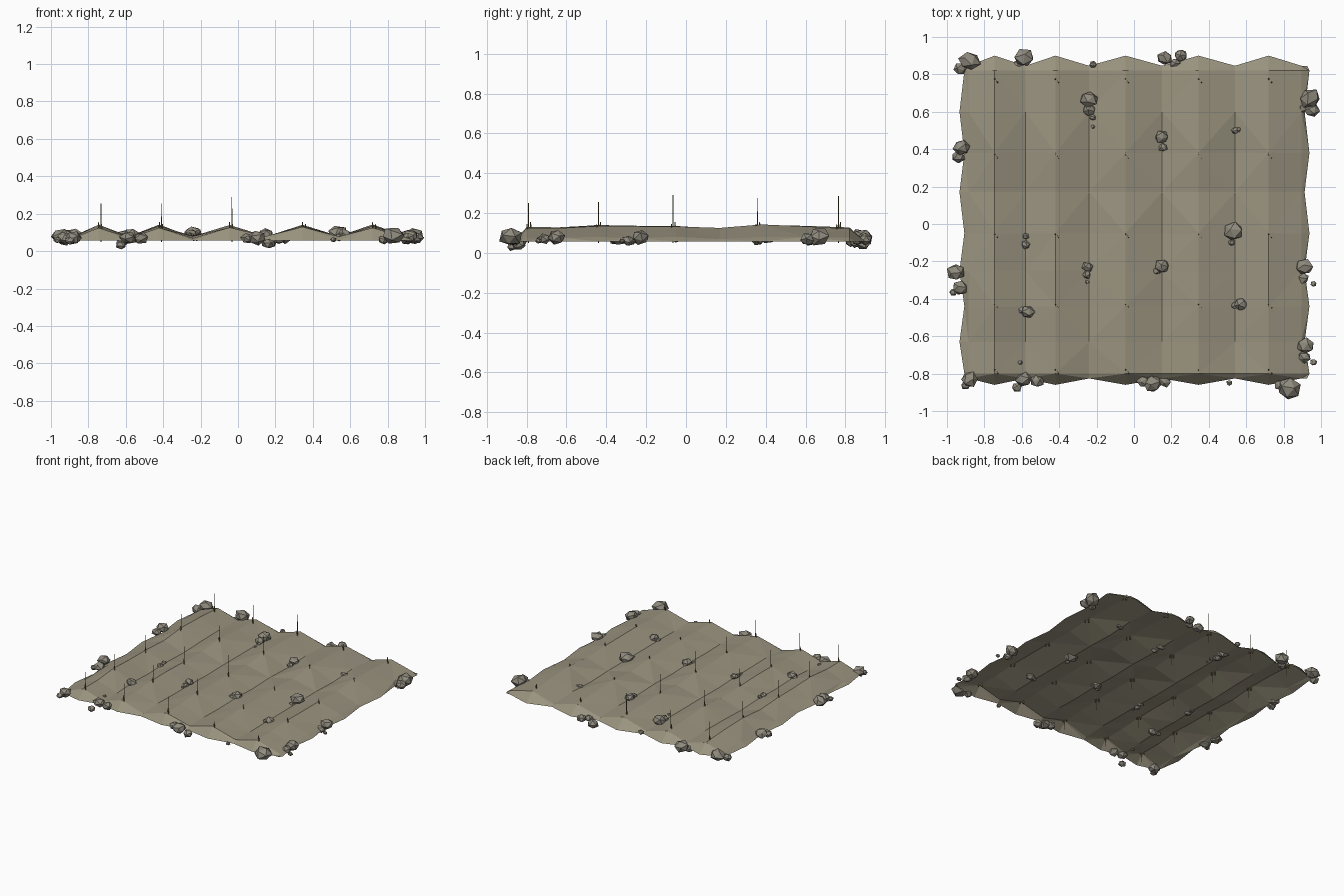
import bpy, bmesh, math, random
from mathutils import Vector, Matrix

rnd = random.Random(4)


def material(name, rgb):
    m = bpy.data.materials.new(name)
    m.diffuse_color = (*rgb, 1)
    return m


def finish(bm, name, mat):
    me = bpy.data.meshes.new(name)
    bm.to_mesh(me)
    bm.free()
    me.materials.append(mat)
    ob = bpy.data.objects.new(name, me)
    bpy.context.collection.objects.link(ob)
    return ob


soil = material("soil", (0.32, 0.29, 0.21))
rock = material("rock", (0.28, 0.26, 0.21))
stem = material("stem", (0.20, 0.16, 0.07))

RIDGES = [-0.745, -0.42, -0.045, 0.345, 0.72]

# ploughed ground: open sheet of alternating furrows and ridges with a sloping rim
cols = [(-0.92, 0), (-0.885, 1), (-0.745, 2), (-0.58, 1), (-0.42, 2), (-0.24, 1), (-0.045, 2),
        (0.15, 1), (0.345, 2), (0.54, 1), (0.72, 2), (0.895, 1), (0.925, 0)]
level = [0.058, 0.073, 0.130]
rows = [-0.86, -0.80, -0.63, -0.44, -0.25, -0.05, 0.17, 0.38, 0.60, 0.82, 0.90]
rise = [0, -0.003, -0.004, 0.008, 0.003, 0.004, -0.008, 0.011, 0.002, -0.006, 0]

bm = bmesh.new()
grid = []
for j, y in enumerate(rows):
    rim = j in (0, len(rows) - 1)
    line = []
    for i, (x, kind) in enumerate(cols):
        px, py, z = x, y, level[kind]
        if rim:
            z = 0.058
            if kind < 2:
                py = y * 0.94 if y > 0 else y * 0.96
        elif kind == 0:
            px += 0.013 if j % 2 else -0.013
        elif kind == 2:
            z += rise[j] + rnd.uniform(-0.004, 0.004)
        else:
            z += rnd.uniform(-0.005, 0.008)
        line.append(bm.verts.new((px, py, z)))
    grid.append(line)
for j in range(len(rows) - 1):
    for i in range(len(cols) - 1):
        a, b = grid[j][i], grid[j][i + 1]
        c, d = grid[j + 1][i + 1], grid[j + 1][i]
        tris = ((a, b, c), (a, c, d)) if (i + j) % 2 else ((a, b, d), (b, c, d))
        for t in tris:
            bm.faces.new(t)
finish(bm, "ploughed_ground", soil)

# stones: (x, y, radius, z) per cluster
edge_stones = [
    (-.88, .87, .052, .08), (-.93, .83, .035, .06), (-.59, .89, .05, .075), (-.62, .85, .028, .05),
    (-.22, .855, .02, .07), (.165, .885, .038, .045), (.25, .90, .035, .07), (.22, .86, .028, .06),
    (.94, .67, .055, .08), (.90, .62, .03, .06), (.95, .61, .038, .07),
    (.91, -.23, .046, .08), (.90, -.29, .032, .06), (.96, -.32, .015, .06),
    (.92, -.65, .045, .08), (.91, -.71, .033, .07), (.96, -.74, .018, .06),
    (.83, -.88, .057, .08), (.78, -.86, .03, .06), (.51, -.85, .016, .06),
    (.05, -.84, .033, .07), (.10, -.855, .045, .07), (.165, -.84, .033, .04),
    (-.52, -.84, .037, .07), (-.59, -.83, .04, .07), (-.625, -.875, .026, .032),
    (-.88, -.83, .044, .07), (-.90, -.86, .025, .055),
    (-.95, -.26, .046, .08), (-.93, -.34, .04, .07), (-.965, -.365, .022, .06),
    (-.92, .41, .044, .08), (-.94, .36, .034, .065)]
field_stones = [
    (-.24, .665, .047, .095), (-.24, .61, .034, .085), (-.22, .57, .016, .08), (-.22, .52, .011, .08),
    (.15, .465, .034, .09), (.155, .41, .024, .08), (.54, .50, .02, .08), (.56, .505, .015, .08),
    (.53, -.04, .052, .095), (.52, -.10, .018, .08), (-.58, -.065, .018, .085), (-.58, -.11, .024, .08),
    (-.25, -.23, .027, .09), (-.255, -.27, .023, .08), (-.25, -.31, .012, .08),
    (.15, -.225, .037, .09), (.12, -.25, .023, .08), (.57, -.43, .036, .09), (.54, -.435, .02, .08),
    (-.57, -.47, .036, .09), (-.60, -.46, .022, .08), (-.61, -.74, .013, .08)]


def stones(name, items):
    bm = bmesh.new()
    for x, y, r, z in items:
        made = bmesh.ops.create_icosphere(bm, subdivisions=1, radius=r)["verts"]
        turn = Matrix.Rotation(rnd.uniform(0, 6.28), 3, Vector((rnd.random(), rnd.random(), 0.3)).normalized())
        stretch = Vector((1.1, 1.0, 0.85))
        for v in made:
            p = (turn @ v.co) * rnd.uniform(0.88, 1.12) * stretch
            v.co = Vector((x, y, z)) + p
    return finish(bm, name, rock)


stones("edge_stones", edge_stones)
stones("field_stones", field_stones)


# planted spots along the ridges: a small sprout each, tall stalks on three rows
def spike(bm, x, y, z0, z1, r0, r1):
    bmesh.ops.create_cone(bm, cap_ends=True, segments=4, radius1=r0, radius2=r1, depth=z1 - z0,
                          matrix=Matrix.Translation((x, y, (z0 + z1) / 2)))


sprouts, stalks = bmesh.new(), bmesh.new()
spots = [(-0.79, 0.25), (-0.44, 0.255), (-0.065, 0.29), (0.36, 0.275), (0.765, 0.285)]
for k, x in enumerate(RIDGES):
    for y, top in spots:
        spike(sprouts, x, y + 0.01, 0.11, 0.155, 0.006, 0.002)
        spike(sprouts, x + 0.016, y - 0.008, 0.11, 0.145, 0.005, 0.002)
        if k < 3:
            h = top if k == 2 else min(top, 0.255)
            spike(stalks, x + 0.012, y, 0.05, h, 0.003, 0.002)
finish(sprouts, "sprouts", stem)
finish(stalks, "stalks", stem)
